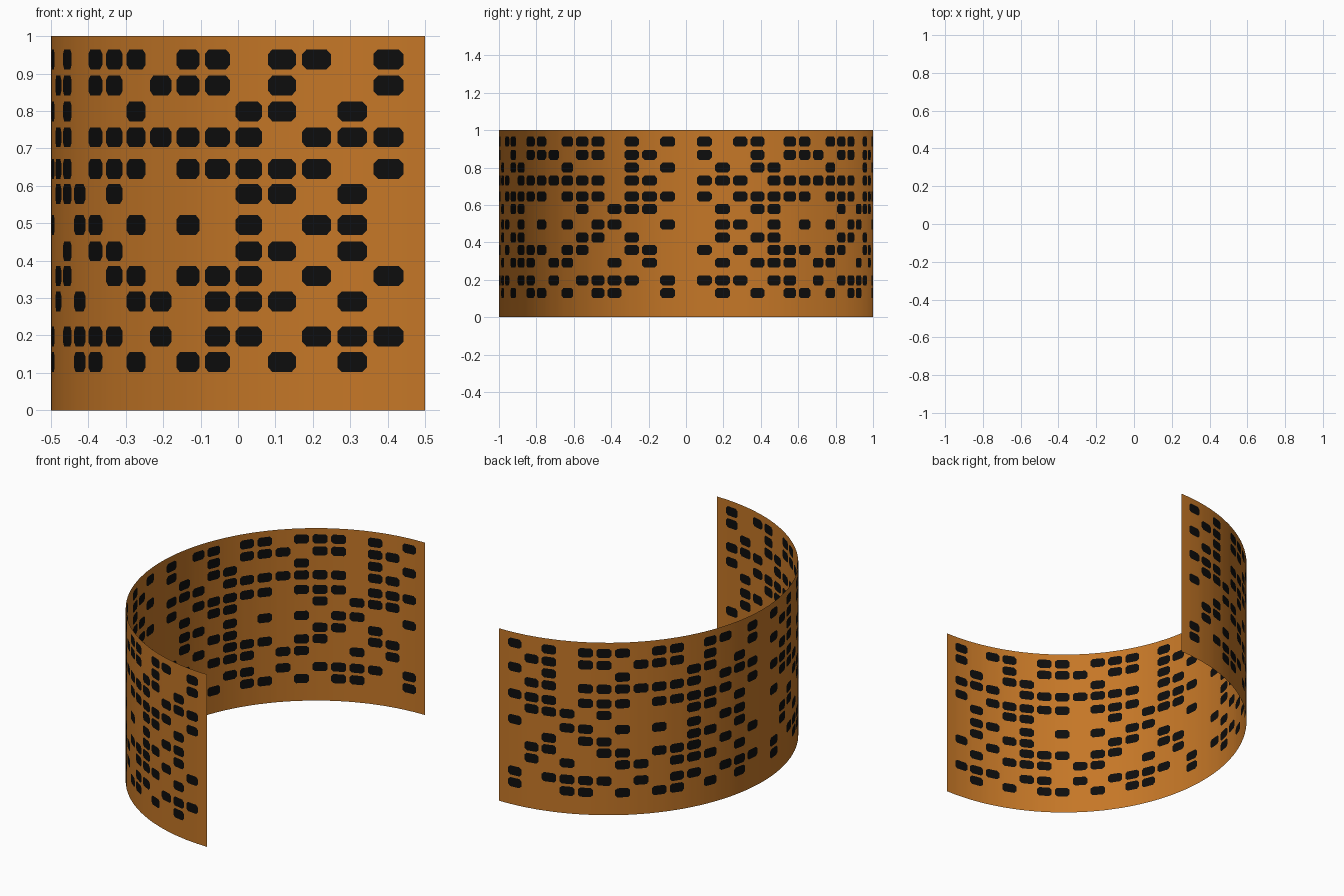
import bpy, bmesh, math

if "Cube" in bpy.data.objects:
    bpy.data.objects.remove(bpy.data.objects["Cube"])

# Row pattern of the dark patches (16 columns, repeated twice round the arc)
ROWS = [
    (0.938, "#.##.##.###.#.#."),
    (0.868, "#..#.###.##.##.."),
    (0.799, ".#.##...#...#.#."),
    (0.730, "###.#######.##.."),
    (0.645, "#.#####.###.###."),
    (0.578, ".#.##....#.###.."),
    (0.495, ".##.#.#.#.##..#."),
    (0.425, ".#.##....##.#..."),
    (0.359, "#.#.###.##..##.."),
    (0.291, ".#.###.##..#.#.."),
    (0.197, "###.##.#.####.#."),
    (0.129, ".#.#.##.#.##..#."),
]
PITCH = math.pi / 32
HALF_W, HALF_H, CORNER = 0.040, 0.0265, 0.012


def material(name, colour):
    m = bpy.data.materials.new(name)
    m.diffuse_color = (*colour, 1)
    m.use_nodes = True
    m.node_tree.nodes["Principled BSDF"].inputs["Base Color"].default_value = m.diffuse_color
    return m


# Grid lines: (position, cell kind after it); kinds: gap, edge, middle
def lines(centres, half, start, end):
    pos, cells = [start], []
    for i, c in enumerate(centres):
        pos += [c - half, c - half + CORNER, c + half - CORNER, c + half]
        cells += [(None, 0), (i, -1), (i, 0), (i, 1)]
    return pos + [end], cells + [(None, 0)]


rows = sorted(ROWS)
angles, a_cells = lines([k * PITCH for k in range(-15, 16)], HALF_W, -math.pi / 2, math.pi / 2)
heights, z_cells = lines([r[0] for r in rows], HALF_H, 0.0, 1.0)

# Curved half-cylinder sheet
bm = bmesh.new()
grid = [[bm.verts.new((0.5 - math.cos(a), math.sin(a), z)) for z in heights] for a in angles]


def face(verts, dark):
    f = bm.faces.new(verts)
    f.material_index = int(dark)
    f.smooth = True


for i, (col, sa) in enumerate(a_cells):
    for j, (row, sz) in enumerate(z_cells):
        # corners counter-clockwise seen from inside, reversed to face outward
        q = [grid[i][j], grid[i][j + 1], grid[i + 1][j + 1], grid[i + 1][j]]
        dark = col is not None and row is not None and rows[row][1][col % 16] == "#"
        if dark and sa and sz:
            # chamfered patch corner: outer triangle stays sheet coloured
            o = {(-1, -1): 0, (-1, 1): 1, (1, 1): 2, (1, -1): 3}[(sa, sz)]
            q = q[o:] + q[:o]
            face([q[3], q[0], q[1]], False)
            face([q[1], q[2], q[3]], True)
        else:
            face(q, dark)

bmesh.ops.recalc_face_normals(bm, faces=bm.faces)
bm.faces.ensure_lookup_table()
f = bm.faces[len(bm.faces) // 2]
c = f.calc_center_median()
if f.normal.x * (c.x - 0.5) + f.normal.y * c.y < 0:
    bmesh.ops.reverse_faces(bm, faces=bm.faces)

mesh = bpy.data.meshes.new("curved_screen")
bm.to_mesh(mesh)
bm.free()
mesh.materials.append(material("amber brown", (0.56, 0.185, 0.020)))
mesh.materials.append(material("black", (0.004, 0.004, 0.004)))
obj = bpy.data.objects.new("curved_screen", mesh)
bpy.context.collection.objects.link(obj)
